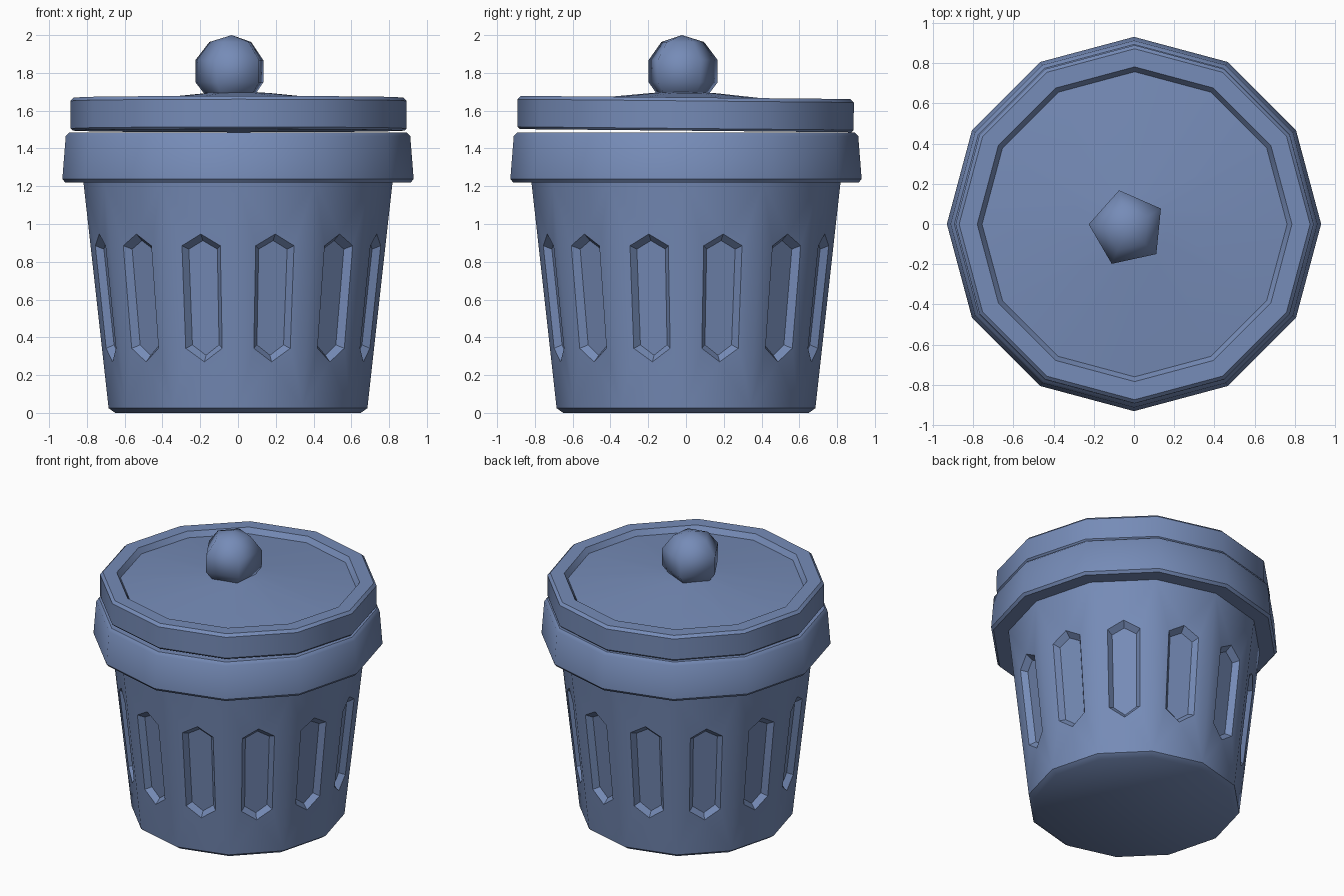
import bpy, bmesh, math
from mathutils import Vector, Matrix

if "Cube" in bpy.data.objects:
    bpy.data.objects.remove(bpy.data.objects["Cube"])

N = 12
blue = bpy.data.materials.new("dusty blue")
blue.diffuse_color = (0.18, 0.26, 0.475, 1)
blue.use_nodes = True
blue.node_tree.nodes["Principled BSDF"].inputs["Base Color"].default_value = blue.diffuse_color


def finish(bm, name, angle=40):
    bmesh.ops.remove_doubles(bm, verts=bm.verts, dist=1e-4)
    bmesh.ops.recalc_face_normals(bm, faces=bm.faces)
    me = bpy.data.meshes.new(name)
    bm.to_mesh(me)
    bm.free()
    ob = bpy.data.objects.new(name, me)
    bpy.context.collection.objects.link(ob)
    me.materials.append(blue)
    bpy.ops.object.select_all(action='DESELECT')
    ob.select_set(True)
    bpy.context.view_layer.objects.active = ob
    bpy.ops.object.shade_smooth_by_angle(angle=math.radians(angle))
    return ob


def polar(r, k, z):
    a = math.tau * k / N
    return Vector((r * math.cos(a), r * math.sin(a), z))


def lathe(bm, profile, cap_start=False, cap_end=False):
    """Sweep (radius, z) points round the axis as a 12-sided shell."""
    rings = [[bm.verts.new(polar(r, k, z)) for k in range(N)] for r, z in profile]
    for lo, hi in zip(rings, rings[1:]):
        for k in range(N):
            j = (k + 1) % N
            bm.faces.new((lo[k], lo[j], hi[j], hi[k]))
    if cap_start:
        bm.faces.new(rings[0])
    if cap_end:
        bm.faces.new(rings[-1])


# Can: base, fluted wall, overhanging rim and hollow inside
Z0, Z1, R0, R1 = 0.025, 1.22, 0.685, 0.818
bm = bmesh.new()
lathe(bm, [(0.65, 0), (R0, Z0)], cap_start=True)
lathe(bm, [(R1, Z1), (0.915, Z1), (0.93, 1.238), (0.912, 1.465), (0.893, 1.485),
           (0.79, 1.485), (0.76, 1.2), (0.62, 0.06)], cap_end=True)

# groove outline on one side panel: (sideways offset, height)
outer = [(0, 0.27), (0.1, 0.342), (0.105, 0.885), (0, 0.947), (-0.105, 0.885), (-0.1, 0.342)]
inner = [(0, 0.305), (0.073, 0.36), (0.078, 0.867), (0, 0.912), (-0.078, 0.867), (-0.073, 0.36)]
for k in range(N):
    a = math.tau * (k + 0.5) / N
    out = Vector((math.cos(a), math.sin(a), 0))
    side = Vector((-math.sin(a), math.cos(a), 0))

    def on_panel(s, z, depth=0.0):
        r = (R0 + (R1 - R0) * (z - Z0) / (Z1 - Z0)) * math.cos(math.pi / N)
        return bm.verts.new(out * (r - depth) + side * s + Vector((0, 0, z)))

    A, B, C, D = [bm.verts.new(p) for p in (polar(R0, k, Z0), polar(R0, k + 1, Z0),
                                            polar(R1, k + 1, Z1), polar(R1, k, Z1))]
    h = [on_panel(s, z) for s, z in outer]
    g = [on_panel(s, z, 0.038) for s, z in inner]
    for f in ((A, B, h[0]), (B, h[1], h[0]), (B, C, h[2], h[1]), (C, h[3], h[2]),
              (C, D, h[3]), (D, h[4], h[3]), (D, A, h[5], h[4]), (A, h[0], h[5])):
        bm.faces.new(f)
    for i in range(6):
        j = (i + 1) % 6
        bm.faces.new((h[i], h[j], g[j], g[i]))
    bm.faces.new(g)
finish(bm, "can_body")

# Lid: raised rim, sunken low cone, tipped very slightly
bm = bmesh.new()
lathe(bm, [(0.878, -0.088), (0.89, -0.076), (0.89, 0.07), (0.872, 0.088), (0.782, 0.088),
           (0.758, 0.052), (0.17, 0.111), (0.06, 0.118)], cap_start=True, cap_end=True)
lid = finish(bm, "lid")
lid.location = (0.003, -0.002, 1.582)
lid.rotation_euler.x = math.radians(-0.55)

# Knob: five-sided ball
bm = bmesh.new()
bmesh.ops.create_uvsphere(bm, u_segments=5, v_segments=5, radius=0.203)
ref = max(bm.verts, key=lambda v: v.co.xy.length).co
turn = math.radians(30.3) - math.atan2(ref.y, ref.x)
bmesh.ops.transform(bm, matrix=Matrix.Rotation(turn, 4, 'Z'), verts=bm.verts)
knob = finish(bm, "lid_knob", 75)
knob.location = (-0.033, -0.021, 1.809)
knob.scale.z = 0.941
